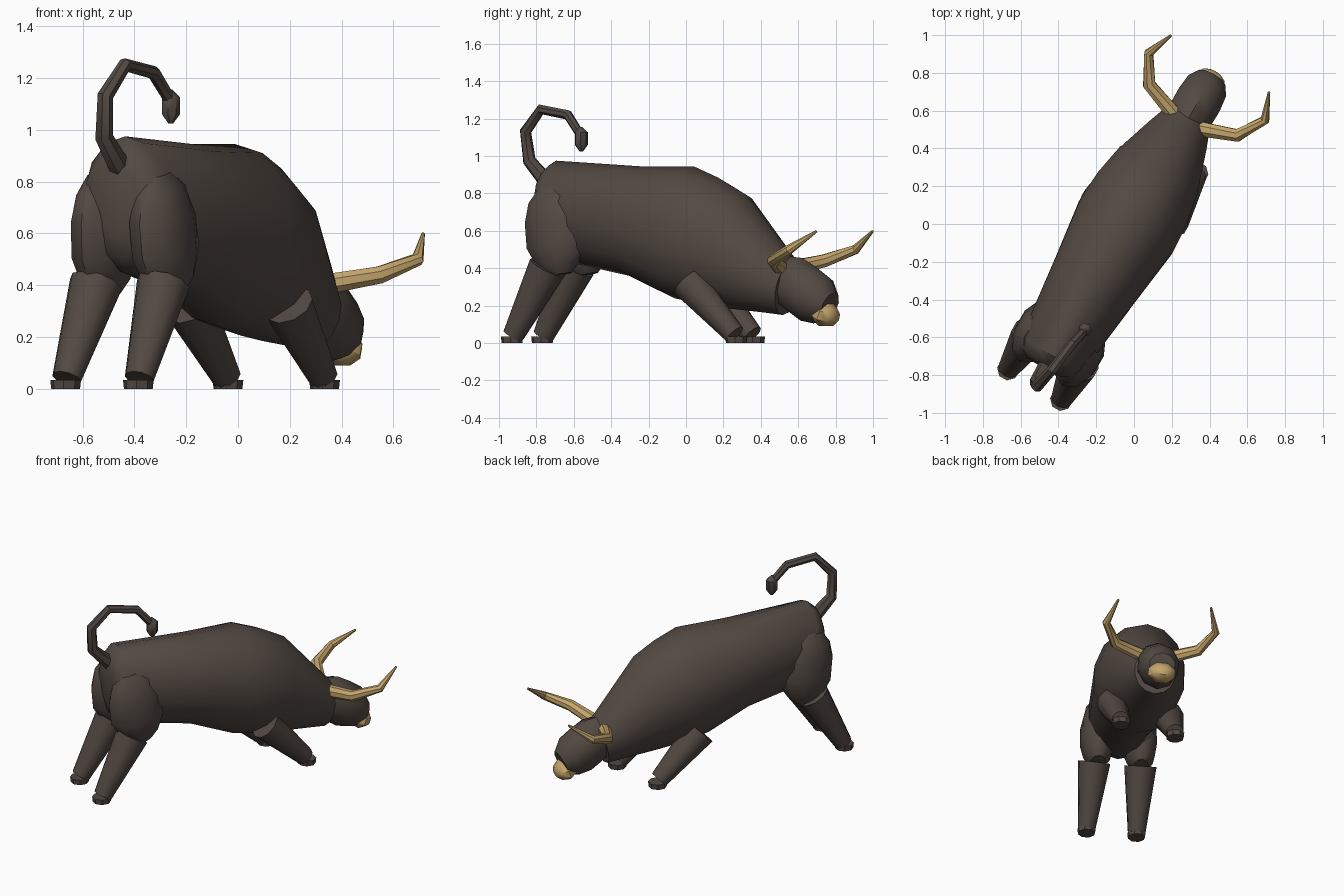
import bpy, bmesh, math
from mathutils import Vector, Matrix

if "Cube" in bpy.data.objects:
    bpy.data.objects.remove(bpy.data.objects["Cube"])

# The animal is modelled facing +y, then turned 30 degrees about z
PLACE = Matrix.Translation((-0.026, 0.015, 0)) @ Matrix.Rotation(math.radians(-30), 4, 'Z')
X, Z = Vector((1, 0, 0)), Vector((0, 0, 1))


def material(name, rgb):
    m = bpy.data.materials.new(name)
    m.diffuse_color = (*rgb, 1)
    m.use_nodes = True
    m.node_tree.nodes["Principled BSDF"].inputs["Base Color"].default_value = m.diffuse_color
    return m


HIDE = material("dark_hide", (0.085, 0.066, 0.055))
HORN = material("horn_tan", (0.56, 0.38, 0.15))


def loft(name, rings, sides, mat, angle=40):
    """Skin a list of rings, each (centre, half axis a, half axis b)."""
    bm = bmesh.new()
    loops = []
    for c, a, b in rings:
        loops.append([bm.verts.new(c + a * math.cos(t) + b * math.sin(t))
                      for t in (2 * math.pi * (i + 0.5) / sides for i in range(sides))])
    for p, q in zip(loops, loops[1:]):
        for i in range(sides):
            j = (i + 1) % sides
            bm.faces.new((p[i], p[j], q[j], q[i]))
    bm.faces.new(loops[0][::-1])
    bm.faces.new(loops[-1])
    bmesh.ops.recalc_face_normals(bm, faces=bm.faces)
    bm.transform(PLACE)
    me = bpy.data.meshes.new(name)
    bm.to_mesh(me)
    bm.free()
    me.materials.append(mat)
    ob = bpy.data.objects.new(name, me)
    bpy.context.collection.objects.link(ob)
    bpy.ops.object.select_all(action='DESELECT')
    ob.select_set(True)
    bpy.context.view_layer.objects.active = ob
    bpy.ops.object.shade_smooth_by_angle(angle=math.radians(angle))
    return ob


def tube(name, pts, radii, sides, mat, ref=X):
    """Tube along a path; a radius may be a number or a (ref, other) pair."""
    pts = [Vector(p) for p in pts]
    rings = []
    for i, p in enumerate(pts):
        t = (pts[min(i + 1, len(pts) - 1)] - pts[max(i - 1, 0)]).normalized()
        a = (ref - t * ref.dot(t)).normalized()
        ra, rb = radii[i] if isinstance(radii[i], tuple) else (radii[i], radii[i])
        rings.append((p, a * ra, t.cross(a) * rb))
    return loft(name, rings, sides, mat)


def profile(name, sections, sides, mat):
    """Loft from side-view sections: top y, top z, bottom y, bottom z, half width."""
    rings = []
    for ty, tz, by, bz, w in sections:
        top, bot = Vector((0, ty, tz)), Vector((0, by, bz))
        rings.append(((top + bot) / 2, X * w, (top - bot) / 2))
    return loft(name, rings, sides, mat)


# Trunk from rump to neck
profile("body", [
    (-0.90, 0.86, -0.89, 0.60, 0.10),
    (-0.875, 0.925, -0.86, 0.50, 0.16),
    (-0.82, 0.975, -0.78, 0.44, 0.195),
    (-0.30, 0.945, -0.37, 0.36, 0.25),
    (0.03, 0.945, -0.09, 0.24, 0.29),
    (0.18, 0.885, 0.08, 0.205, 0.28),
    (0.33, 0.805, 0.24, 0.185, 0.25),
    (0.56, 0.54, 0.45, 0.165, 0.175),
    (0.65, 0.44, 0.58, 0.15, 0.135)], 14, HIDE)

# Head with poll, and the pale muzzle
profile("head", [
    (0.60, 0.465, 0.57, 0.20, 0.11),
    (0.70, 0.455, 0.62, 0.165, 0.128),
    (0.78, 0.41, 0.69, 0.12, 0.13),
    (0.86, 0.355, 0.77, 0.105, 0.12),
    (0.90, 0.27, 0.84, 0.12, 0.085)], 10, HIDE)
tube("muzzle", [(0, 0.78, 0.18), (0, 0.81, 0.17), (0, 0.85, 0.15), (0, 0.89, 0.135), (0, 0.91, 0.13)],
     [(0.05, 0.035), (0.085, 0.06), (0.095, 0.07), (0.07, 0.05), (0.035, 0.025)], 8, HORN)

# Paired parts
FRONT_FOOT_Y = {1: 0.40, -1: 0.295}
for s, side in ((1, "right"), (-1, "left")):
    tube("horn_" + side,
         [(s * 0.08, 0.61, 0.405), (s * 0.27, 0.68, 0.44), (s * 0.355, 0.824, 0.50), (s * 0.30, 0.962, 0.598)],
         [0.042, 0.036, 0.026, 0.007], 8, HORN, Z)

    # Haunch and lower hind leg
    tube("haunch_" + side,
         [(s * 0.13, -0.79, 0.83), (s * 0.13, -0.775, 0.77), (s * 0.13, -0.755, 0.66),
          (s * 0.135, -0.74, 0.52), (s * 0.14, -0.725, 0.42), (s * 0.14, -0.715, 0.365)],
         [(0.045, 0.07), (0.085, 0.14), (0.112, 0.18), (0.112, 0.18), (0.09, 0.125), (0.05, 0.07)], 10, HIDE)
    tube("hind_leg_" + side, [(s * 0.15, -0.785, 0.405), (s * 0.162, -0.99, 0.04)],
         [0.105, 0.058], 10, HIDE)
    # Front leg
    fy = FRONT_FOOT_Y[s]
    tube("front_leg_" + side, [(s * 0.19, fy - 0.29, 0.325), (s * 0.185, fy - 0.01, 0.045)],
         [0.10, 0.058], 10, HIDE)
    # Hooves
    for part, x, y in (("hind", 0.162, -0.998), ("front", 0.185, fy)):
        tube(f"{part}_hoof_{side}", [(s * x, y, 0.0), (s * x, y, 0.035)], [0.056, 0.06], 8, HIDE)

# Raised curling tail and its tuft
tube("tail", [(0.005, -0.86, 0.85), (0, -0.985, 0.975), (0.015, -1.0, 1.13), (0.04, -0.89, 1.25),
              (0.065, -0.71, 1.22), (0.085, -0.625, 1.12)],
     [0.045, 0.036, 0.032, 0.028, 0.027, 0.024], 7, HIDE)
tube("tail_tuft", [(0.085, -0.62, 1.155), (0.085, -0.615, 1.125), (0.085, -0.615, 1.06), (0.085, -0.615, 1.025)],
     [0.008, 0.036, 0.036, 0.01], 7, HIDE)
